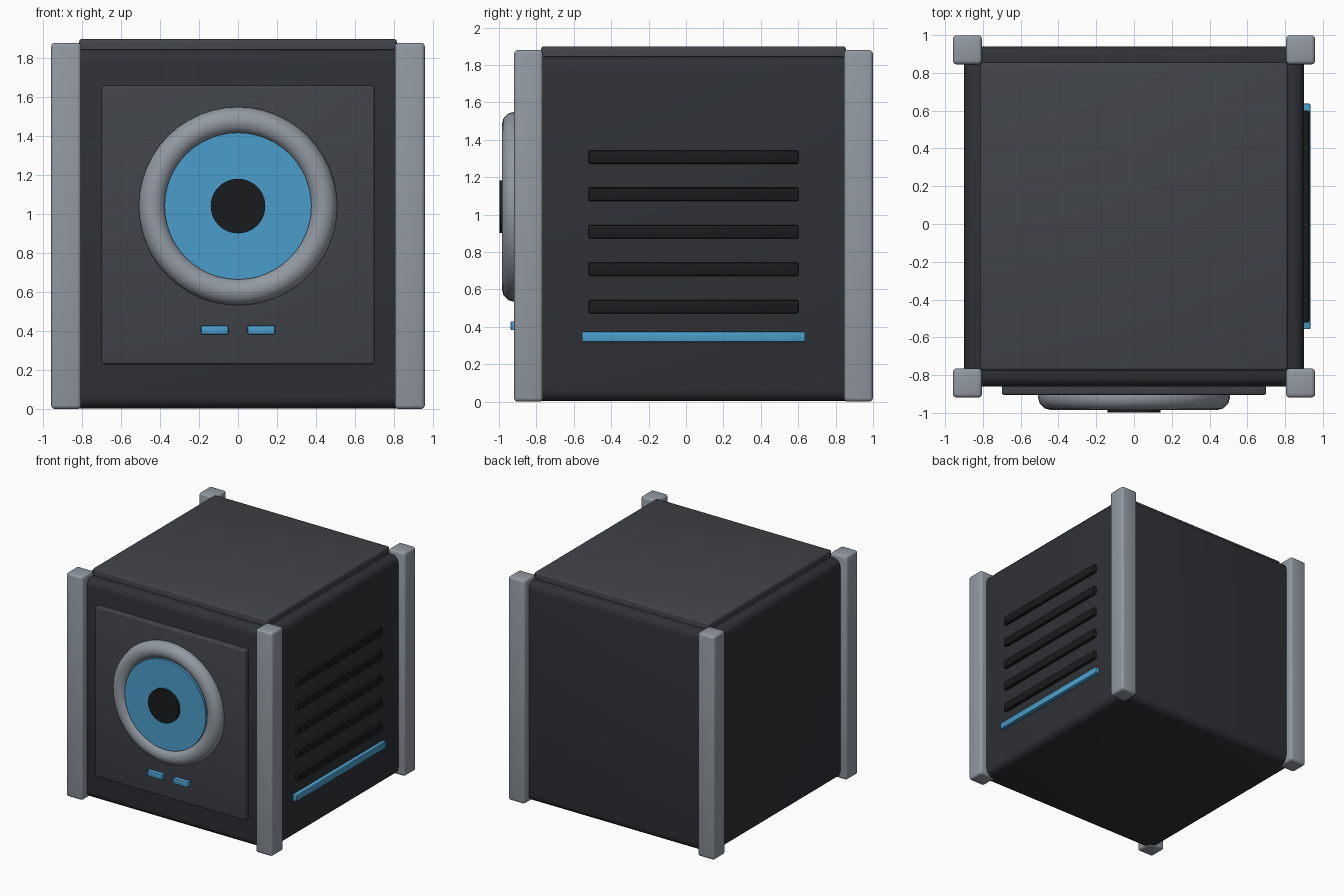
import bpy
import math

if "Cube" in bpy.data.objects:
    bpy.data.objects.remove(bpy.data.objects["Cube"])

CY = 0.04  # the cabinet sits slightly behind centre; the eye sticks out in front


def material(name, rgb):
    m = bpy.data.materials.new(name)
    m.diffuse_color = (*rgb, 1)
    m.use_nodes = True
    m.node_tree.nodes["Principled BSDF"].inputs["Base Color"].default_value = m.diffuse_color
    return m


dark = material("dark_shell", (0.028, 0.031, 0.037))
panel = material("panel_grey", (0.052, 0.057, 0.066))
steel = material("steel", (0.29, 0.32, 0.36))
blue = material("blue_glow", (0.07, 0.34, 0.60))
black = material("black", (0.01, 0.011, 0.012))


def finish(ob, name, mat):
    ob.name = name
    ob.data.materials.append(mat)
    bpy.ops.object.shade_smooth_by_angle(angle=math.radians(35))
    return ob


def box(name, x, y, z, mat, bevel, segments=3):
    """Bevelled box from (min, max) ranges on each axis."""
    mid = [(a + b) / 2 for a, b in (x, y, z)]
    bpy.ops.mesh.primitive_cube_add(size=1, location=mid)
    ob = bpy.context.object
    ob.scale = [b - a for a, b in (x, y, z)]
    bpy.ops.object.transform_apply(location=False, rotation=False, scale=True)
    mod = ob.modifiers.new("bevel", 'BEVEL')
    mod.width = bevel
    mod.segments = segments
    bpy.ops.object.modifier_apply(modifier=mod.name)
    return finish(ob, name, mat)


def disc(name, radius, y_front, y_back, z, mat):
    """Cylinder whose axis points to the front."""
    bpy.ops.mesh.primitive_cylinder_add(
        vertices=48, radius=radius, depth=y_back - y_front,
        location=(0, (y_front + y_back) / 2, z), rotation=(math.pi / 2, 0, 0))
    return finish(bpy.context.object, name, mat)


# Cabinet shell and lid
box("body", (-0.9, 0.9), (CY - 0.9, CY + 0.9), (0.003, 1.845), dark, 0.06, 4)
box("lid", (-0.815, 0.815), (CY - 0.815, CY + 0.815), (1.78, 1.9), panel, 0.015)

# Four corner posts
for sx in (-1, 1):
    for sy in (-1, 1):
        px, py = sx * 0.882, CY + sy * 0.882
        box("corner_post", (px - 0.077, px + 0.077), (py - 0.077, py + 0.077),
            (0, 1.88), steel, 0.02)

# Front panel
box("front_panel", (-0.7, 0.7), (-0.905, -0.8), (0.23, 1.66), panel, 0.012)

# Round eye: ring, iris and pupil
EZ = 1.042
bpy.ops.mesh.primitive_torus_add(
    major_radius=0.439, minor_radius=0.07, major_segments=48, minor_segments=12,
    location=(0, -0.915, EZ), rotation=(math.pi / 2, 0, 0))
finish(bpy.context.object, "eye_ring", steel)
disc("iris", 0.377, -0.968, -0.88, EZ, blue)
disc("pupil", 0.14, -0.997, -0.93, EZ, black)

# Indicator lights under the eye
for sx in (-1, 1):
    x = sx * 0.12
    box("indicator", (x - 0.07, x + 0.07), (-0.938, -0.88), (0.382, 0.43), blue, 0.008, 2)

# Vent bars and light strip on the right side
for i in range(5):
    z = 0.508 + 0.2 * i
    box("vent_bar", (0.86, 0.928), (CY - 0.562, CY + 0.562), (z - 0.036, z + 0.036), black, 0.01, 2)
box("light_strip", (0.86, 0.934), (CY - 0.597, CY + 0.597), (0.319, 0.374), blue, 0.006, 2)
